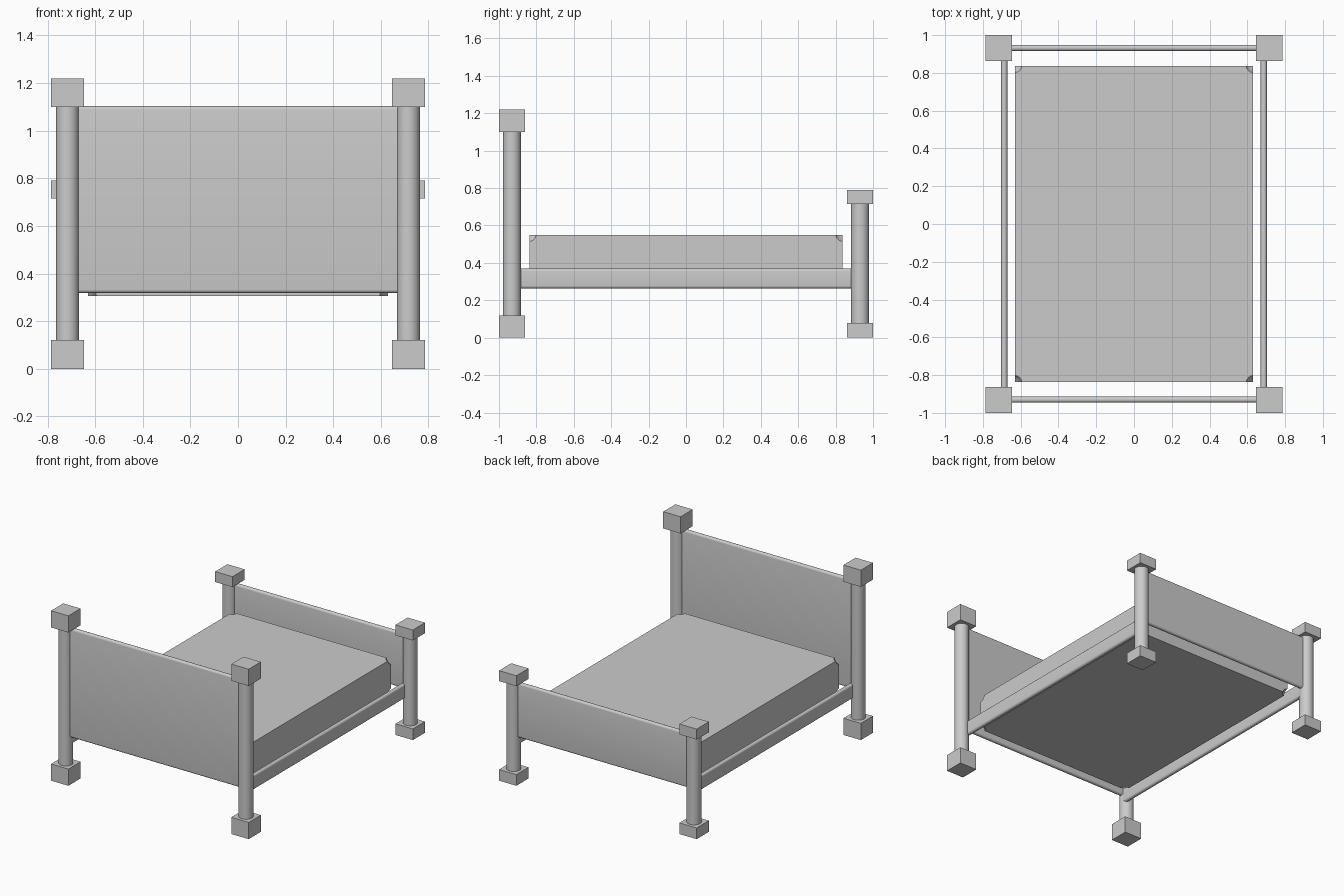
import bpy, bmesh

if "Cube" in bpy.data.objects:
    bpy.data.objects.remove(bpy.data.objects["Cube"])

PX, PY, BLOCK, RAD = 0.716, 0.931, 0.138, 0.048


def smooth(obj, angle=0.6):
    bpy.ops.object.select_all(action='DESELECT')
    obj.select_set(True)
    bpy.context.view_layer.objects.active = obj
    bpy.ops.object.shade_smooth_by_angle(angle=angle)


def box(name, lo, hi, round_axis=None, radius=0.015):
    """Box between two corners; edges along round_axis may be rounded."""
    bm = bmesh.new()
    bmesh.ops.create_cube(bm, size=1)
    for v in bm.verts:
        v.co = [(lo[i] + hi[i]) / 2 + v.co[i] * (hi[i] - lo[i]) for i in range(3)]
    if round_axis is not None:
        edges = [e for e in bm.edges
                 if abs((e.verts[0].co - e.verts[1].co)[round_axis]) > 1e-4]
        bmesh.ops.bevel(bm, geom=edges, offset=radius, segments=5,
                        profile=0.5, affect='EDGES')
    mesh = bpy.data.meshes.new(name)
    bm.to_mesh(mesh)
    bm.free()
    obj = bpy.data.objects.new(name, mesh)
    bpy.context.collection.objects.link(obj)
    if round_axis is not None:
        smooth(obj)
    return obj


def post(name, x, y, base, cap_low, cap_high):
    """Round post between a square foot and a square cap."""
    h = BLOCK / 2
    box(name + "_foot", (x - h, y - h, 0), (x + h, y + h, base))
    box(name + "_cap", (x - h, y - h, cap_low), (x + h, y + h, cap_high))
    bpy.ops.mesh.primitive_cylinder_add(
        vertices=32, radius=RAD, depth=cap_low - base,
        location=(x, y, (base + cap_low) / 2))
    bpy.context.object.name = name
    smooth(bpy.context.object)


# Posts and side rails, mirrored left and right
for side, s in (("left", -1), ("right", 1)):
    post("head_post_" + side, s * PX, -PY, 0.12, 1.10, 1.22)
    post("foot_post_" + side, s * PX, PY, 0.08, 0.715, 0.79)
    x = s * 0.687
    box("side_rail_" + side, (x - 0.016, -0.92, 0.263), (x + 0.016, 0.92, 0.37), 1)

# Headboard and footboard panels
box("headboard", (-0.70, -0.946, 0.318), (0.70, -0.914, 1.103), 0)
box("footboard", (-0.70, 0.916, 0.318), (0.70, 0.948, 0.712), 0)

# Mattress with scooped corners
mattress = box("mattress", (-0.63, -0.837, 0.305), (0.63, 0.837, 0.55))
bm = bmesh.new()
bm.from_mesh(mattress.data)
bmesh.ops.bevel(bm, geom=bm.verts[:], offset=0.036, segments=4,
                profile=0.1, affect='VERTICES')
bm.to_mesh(mattress.data)
bm.free()
smooth(mattress)
